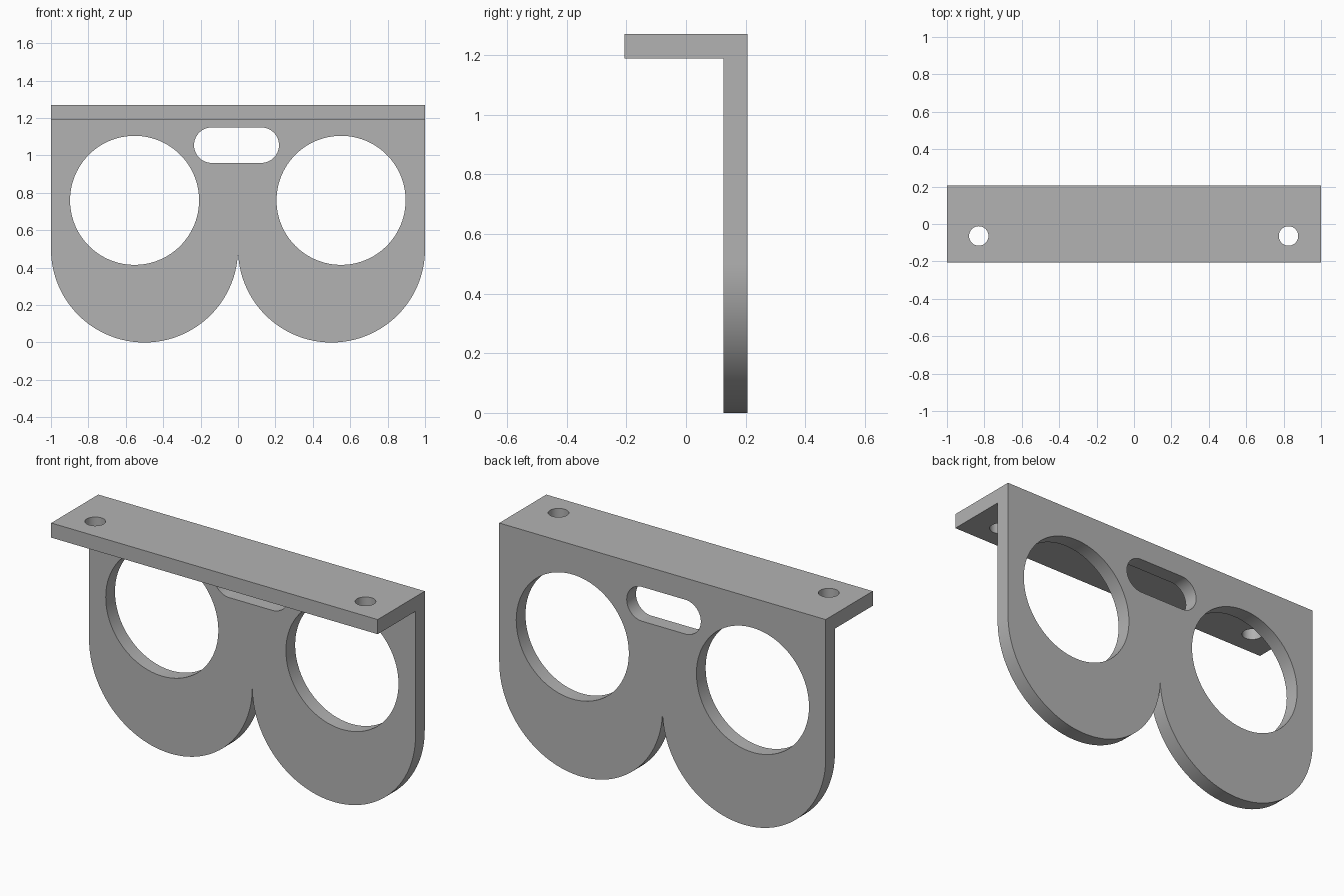
import bpy, bmesh
from math import sin, cos, pi, radians

cube = bpy.data.objects.get("Cube")
if cube:
    bpy.data.objects.remove(cube, do_unlink=True)

HEIGHT, DEPTH, THICK = 1.27, 0.206, 0.081
LOBE = 0.5

grey = bpy.data.materials.new("plain grey")
grey.use_nodes = True
grey.diffuse_color = (0.45, 0.45, 0.45, 1)
grey.node_tree.nodes["Principled BSDF"].inputs["Base Color"].default_value = grey.diffuse_color


def arc(cx, cy, r, start, end, steps):
    angles = [start + (end - start) * i / steps for i in range(steps + 1)]
    return [(cx + r * cos(a), cy + r * sin(a)) for a in angles]


def slot(cx, cy, r, half=0.0):
    """Round hole outline, or a rounded slot when half is above zero."""
    right = arc(cx + half, cy, r, -pi / 2, pi / 2, 48)
    left = arc(cx - half, cy, r, pi / 2, 3 * pi / 2, 48)
    return right + left if half else right[:-1] + left[:-1]


def prism(name, outline, low, high, axis):
    """Extrude a closed outline along y (outline in x, z) or z (outline in x, y)."""
    def place(p, d):
        return (p[0], d, p[1]) if axis == "Y" else (p[0], p[1], d)
    bm = bmesh.new()
    a, b = ([bm.verts.new(place(p, d)) for p in outline] for d in (low, high))
    bm.faces.new(a)
    bm.faces.new(b[::-1])
    for i in range(len(a)):
        bm.faces.new((a[i - 1], a[i], b[i], b[i - 1]))
    bmesh.ops.recalc_face_normals(bm, faces=bm.faces)
    mesh = bpy.data.meshes.new(name)
    bm.to_mesh(mesh)
    bm.free()
    mesh.materials.append(grey)
    obj = bpy.data.objects.new(name, mesh)
    bpy.context.collection.objects.link(obj)
    return obj


def combine(target, tool, operation):
    mod = target.modifiers.new("combine", "BOOLEAN")
    mod.operation, mod.object, mod.solver = operation, tool, "EXACT"
    bpy.context.view_layer.objects.active = target
    bpy.ops.object.modifier_apply(modifier=mod.name)
    bpy.data.objects.remove(tool, do_unlink=True)


# Upright plate with two round lobes at the bottom
outline = [(-1, HEIGHT)]
outline += arc(-LOBE, LOBE, LOBE, pi, 2 * pi, 64)
outline += arc(LOBE, LOBE, LOBE, pi, 2 * pi, 64)[1:]
outline += [(1, HEIGHT)]
bracket = prism("bracket", outline, DEPTH - THICK, DEPTH, "Y")

# Mounting flange along the top
strip = [(-1, -DEPTH), (1, -DEPTH), (1, DEPTH), (-1, DEPTH)]
combine(bracket, prism("flange", strip, HEIGHT - THICK, HEIGHT, "Z"), "UNION")

# Two large holes and the slot through the plate
for hole in (slot(-0.553, 0.76, 0.345), slot(0.551, 0.76, 0.345),
             slot(-0.008, 1.055, 0.095, 0.132)):
    combine(bracket, prism("plate_cutter", hole, 0, 1, "Y"), "DIFFERENCE")

# Screw holes through the flange
for x in (-0.83, 0.826):
    combine(bracket, prism("screw_cutter", slot(x, -0.064, 0.052), 1, 2, "Z"), "DIFFERENCE")

bpy.ops.object.select_all(action="DESELECT")
bracket.select_set(True)
bpy.context.view_layer.objects.active = bracket
bpy.ops.object.shade_smooth_by_angle(angle=radians(30))
